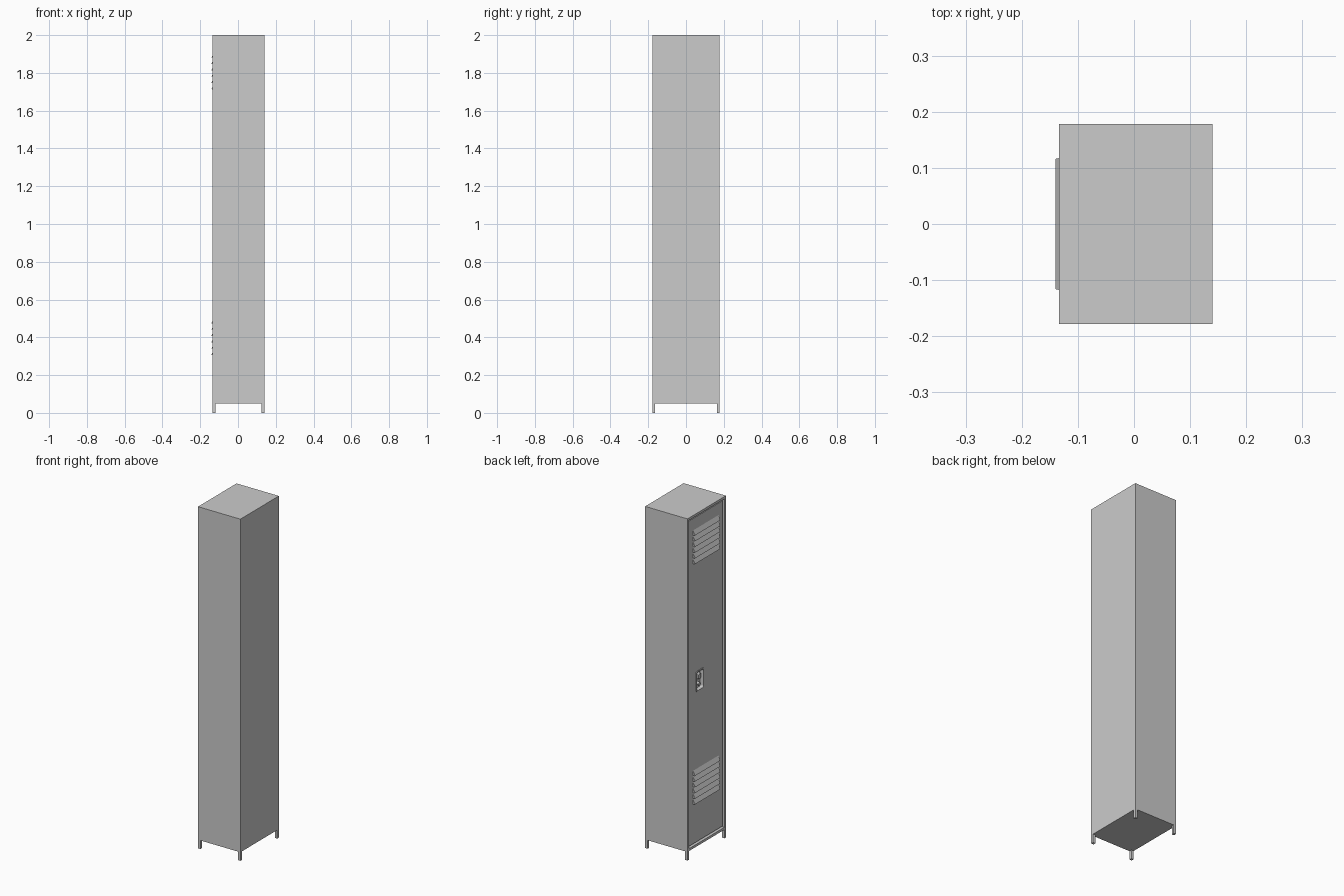
import bpy, bmesh, math

if "Cube" in bpy.data.objects:
    bpy.data.objects.remove(bpy.data.objects["Cube"])

FRONT = -0.134   # front plane of the frame (door side faces -x)
DOOR = -0.128    # face of the recessed door


def make(name, bm):
    bmesh.ops.recalc_face_normals(bm, faces=bm.faces)
    me = bpy.data.meshes.new(name)
    bm.to_mesh(me)
    bm.free()
    ob = bpy.data.objects.new(name, me)
    bpy.context.collection.objects.link(ob)
    return ob


def box_bm(x0, x1, y0, y1, z0, z1):
    bm = bmesh.new()
    bmesh.ops.create_cube(bm, size=1)
    for v in bm.verts:
        v.co = ((x0 + x1) / 2 + v.co.x * (x1 - x0),
                (y0 + y1) / 2 + v.co.y * (y1 - y0),
                (z0 + z1) / 2 + v.co.z * (z1 - z0))
    return bm


def box(name, *dims):
    return make(name, box_bm(*dims))


def rounded(y, z, w, h, r, n=4):
    """Rounded rectangle outline in the y-z plane."""
    pts = []
    for i, (sy, sz) in enumerate(((1, 1), (-1, 1), (-1, -1), (1, -1))):
        for k in range(n + 1):
            a = math.radians(90 * i + 90 * k / n)
            pts.append((y + sy * (w / 2 - r) + r * math.cos(a),
                        z + sz * (h / 2 - r) + r * math.sin(a)))
    return pts


def loft(name, sections, caps=(True, True)):
    """Skin a list of (x, outline) sections."""
    bm = bmesh.new()
    rings = [[bm.verts.new((x, y, z)) for y, z in o] for x, o in sections]
    for a, b in zip(rings, rings[1:]):
        for i in range(len(a)):
            j = (i + 1) % len(a)
            bm.faces.new((a[i], a[j], b[j], b[i]))
    for ring, cap in zip((rings[0], rings[-1]), caps):
        if cap:
            bm.faces.new(ring)
    return make(name, bm)


# Cabinet with a recessed door opening
bm = box_bm(FRONT, 0.14, -0.178, 0.178, 0.05, 2.0)
face = min(bm.faces, key=lambda f: f.calc_center_median().x)
bmesh.ops.inset_region(bm, faces=[face], thickness=0.02)
new = bmesh.ops.extrude_face_region(bm, geom=[face])["geom"]
bmesh.ops.translate(bm, vec=(0.03, 0, 0),
                    verts=[g for g in new if isinstance(g, bmesh.types.BMVert)])
bmesh.ops.delete(bm, geom=[face], context="FACES")
make("cabinet", bm)

# Door slab with a pocket cut for the handle
HY, HZ = 0.055, 1.01
door = box("door", DOOR, DOOR + 0.024, -0.156, 0.156, 0.073, 1.977)
cutter = loft("handle_cutter", [(DOOR - 0.01, rounded(HY, HZ, 0.066, 0.114, 0.012)),
                                (DOOR + 0.018, rounded(HY, HZ, 0.066, 0.114, 0.012))])
cutter.hide_render = True
cutter.hide_set(True)
mod = door.modifiers.new("pocket", "BOOLEAN")
mod.object = cutter
mod.operation = "DIFFERENCE"
mod.solver = "EXACT"

# Handle cup: raised rim running into a shallow tray
outer = rounded(HY, HZ, 0.074, 0.122, 0.014)
inner = rounded(HY, HZ, 0.06, 0.108, 0.010)
tray = rounded(HY, HZ, 0.052, 0.1, 0.008)
loft("handle_cup", [(DOOR, outer), (DOOR - 0.003, outer), (DOOR - 0.003, inner),
                    (DOOR + 0.016, tray)], caps=(False, True))

# Latch finger pull and padlock hasp inside the cup
loft("latch_pull", [(DOOR + 0.016, rounded(HY, HZ + 0.022, 0.026, 0.036, 0.005)),
                    (DOOR, rounded(HY, HZ + 0.022, 0.020, 0.030, 0.005))])
loft("padlock_hasp", [(DOOR + 0.016, rounded(HY, HZ - 0.024, 0.022, 0.022, 0.0109)),
                      (DOOR + 0.002, rounded(HY, HZ - 0.024, 0.018, 0.018, 0.0089))])

# Louvre vents: six sloping slats at top and bottom of the door
for label, top in (("upper", 1.91), ("lower", 0.503)):
    bm = bmesh.new()
    for i in range(6):
        z = top - i * 0.0335
        ends = []
        for s in (-1, 1):
            ends.append([bm.verts.new(p) for p in (
                (DOOR + 0.001, s * 0.119, z),
                (-0.14, s * 0.116, z - 0.027),
                (-0.14, s * 0.116, z - 0.029),
                (DOOR + 0.001, s * 0.119, z - 0.030))])
        a, b = ends
        for k in range(4):
            m = (k + 1) % 4
            bm.faces.new((a[k], a[m], b[m], b[k]))
        bm.faces.new(a)
        bm.faces.new(b)
    make(label + "_louvres", bm)

# Four corner legs
T = 0.015
for xn, x in (("front", FRONT), ("back", 0.14 - T)):
    for yn, y in (("left", 0.178 - T), ("right", -0.178)):
        box(f"{xn}_{yn}_leg", x, x + T, y, y + T, 0, 0.052)
